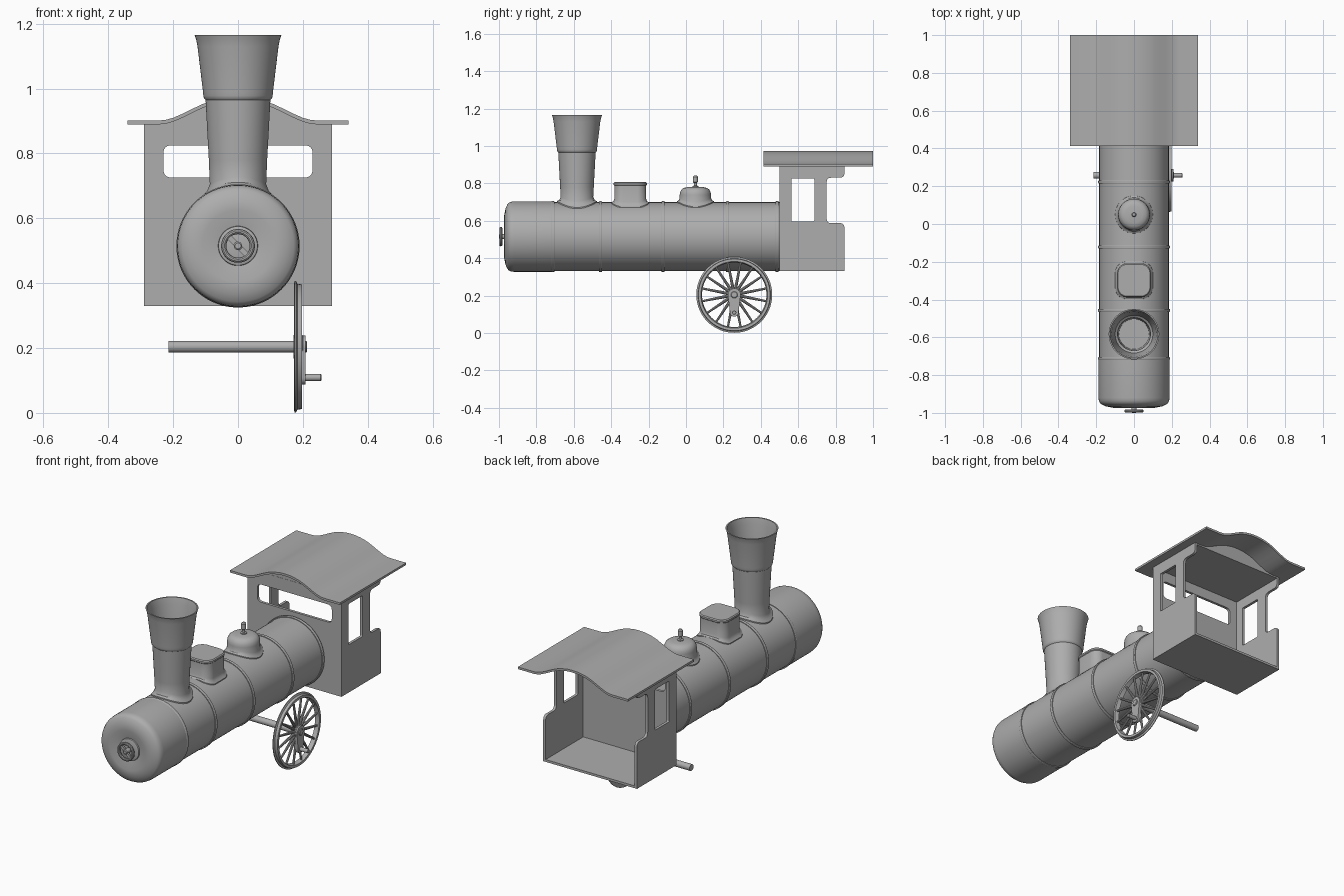
import bpy, bmesh, math
from mathutils import Vector, Matrix

if "Cube" in bpy.data.objects:
    bpy.data.objects.remove(bpy.data.objects["Cube"])

grey = bpy.data.materials.new("plain grey")
grey.diffuse_color = (0.42, 0.42, 0.42, 1)
grey.use_nodes = True
grey.node_tree.nodes["Principled BSDF"].inputs["Base Color"].default_value = grey.diffuse_color
BZ, BR = 0.515, 0.184          # boiler axis height and radius


def add(name, bm=None, mesh=None):
    if bm:
        bmesh.ops.remove_doubles(bm, verts=bm.verts, dist=1e-5)
        bmesh.ops.recalc_face_normals(bm, faces=bm.faces)
        mesh = bpy.data.meshes.new(name)
        bm.to_mesh(mesh)
        bm.free()
    mesh.materials.clear()
    mesh.materials.append(grey)
    ob = bpy.data.objects.new(name, mesh)
    bpy.context.collection.objects.link(ob)
    bpy.ops.object.select_all(action='DESELECT')
    ob.select_set(True)
    bpy.context.view_layer.objects.active = ob
    bpy.ops.object.shade_smooth_by_angle(angle=math.radians(32))
    return ob


def loft(name, rings, closed=False):
    """Skin a stack of point loops, capping both ends unless closed."""
    bm = bmesh.new()
    loops = [[bm.verts.new(p) for p in ring] for ring in rings]
    n = len(loops[0])
    pairs = list(zip(loops, loops[1:] + loops[:1]))
    for a, b in pairs if closed else pairs[:-1]:
        for i in range(n):
            bm.faces.new((a[i], a[(i + 1) % n], b[(i + 1) % n], b[i]))
    if not closed:
        bm.faces.new(loops[0])
        bm.faces.new(loops[-1])
    return add(name, bm)


def lathe(name, prof, axis, centre, closed=False, n=64):
    """Turn (radius, position) points around an axis through centre."""
    rings = []
    for r, a in prof:
        ring = []
        for i in range(n):
            t = 2 * math.pi * i / n
            c, s = max(r, 1e-4) * math.cos(t), max(r, 1e-4) * math.sin(t)
            p = {'X': (a, c, s), 'Y': (c, a, s), 'Z': (c, s, a)}[axis]
            ring.append(Vector(p) + Vector(centre))
        rings.append(ring)
    return loft(name, rings, closed)


def fitting(name, cy, rings):
    """Part standing on the boiler: rings of (half width, corner, z, follows boiler)."""
    out = []
    for h, c, z, follow in rings:
        ring = []
        for q in range(4):
            for k in range(16):
                t = math.pi / 2 * (q + (k + 0.5) / 16)
                sx, sy = (1, -1, -1, 1)[q], (1, 1, -1, -1)[q]
                x = sx * (h - c) + c * math.cos(t)
                y = cy + sy * (h - c) + c * math.sin(t)
                ring.append((x, y, z + BZ + math.sqrt(BR**2 - x * x) if follow else z))
        out.append(ring)
    return loft(name, out)


def rounded(pts):
    """Polygon of (x, y, corner radius) to a point list."""
    out = []
    for i, (x, y, r) in enumerate(pts):
        p = Vector((x, y))
        if not r:
            out.append(p)
            continue
        a = p + (Vector(pts[i - 1][:2]) - p).normalized() * r
        b = p + (Vector(pts[(i + 1) % len(pts)][:2]) - p).normalized() * r
        for k in range(7):
            t = k / 6
            out.append(a * (1 - t)**2 + p * 2 * t * (1 - t) + b * t * t)
    return out


def plate(name, loops, plane, lo, hi):
    """Flat plate with holes; plane 'X' draws in (y,z), plane 'Y' in (x,z)."""
    cu = bpy.data.curves.new(name, 'CURVE')
    cu.dimensions, cu.fill_mode, cu.extrude = '2D', 'BOTH', (hi - lo) / 2
    for loop in loops:
        sp = cu.splines.new('POLY')
        sp.points.add(len(loop) - 1)
        for q, p in zip(sp.points, loop):
            q.co = (p[0], p[1], 0, 1)
        sp.use_cyclic_u = True
    tmp = bpy.data.objects.new(name, cu)
    bpy.context.collection.objects.link(tmp)
    bpy.context.view_layer.update()
    me = bpy.data.meshes.new_from_object(
        tmp.evaluated_get(bpy.context.evaluated_depsgraph_get()))
    bpy.data.objects.remove(tmp)
    m = (lo + hi) / 2
    if plane == 'X':
        me.transform(Matrix(((0, 0, 1, m), (1, 0, 0, 0), (0, 1, 0, 0), (0, 0, 0, 1))))
    else:
        me.transform(Matrix(((1, 0, 0, 0), (0, 0, -1, m), (0, 1, 0, 0), (0, 0, 0, 1))))
    bm = bmesh.new()
    bm.from_mesh(me)
    return add(name, bm)


def rect(a, b, c, d, r=0):
    return rounded([(a, c, r), (b, c, r), (b, d, r), (a, d, r)])


def ring_profile(R, a, r):
    return [(R + r * math.cos(k * math.pi / 5), a + r * math.sin(k * math.pi / 5)) for k in range(10)]


# boiler with smokebox and dished door
lathe("boiler", [(0, -0.955), (0.06, -0.955), (0.11, -0.973), (0.15, -0.965), (0.172, -0.955),
                 (0.18, -0.948), (0.186, -0.936), (0.188, -0.92), (0.188, -0.716),
                 (BR, -0.712), (BR, 0.505)], 'Y', (0, 0, BZ), n=96)
for i, y in enumerate((-0.712, -0.457, -0.122, 0.222, 0.487)):
    lathe(f"boiler_band_{i + 1}", [(0.18, y - .008), (0.188, y - .008), (0.19, y - .005),
                                   (0.19, y + .005), (0.188, y + .008), (0.18, y + .008)],
          'Y', (0, 0, BZ), True, 96)

# door handwheel
lathe("door_boss", [(0.062, -0.95), (0.06, -0.963), (0.052, -0.966), (0, -0.966)], 'Y', (0, 0, BZ))
lathe("door_spindle", [(0.013, -0.95), (0.013, -0.997), (0.009, -1.0), (0, -1.0)], 'Y', (0, 0, BZ), n=24)
lathe("handwheel_rim", ring_profile(0.044, -0.99, 0.008), 'Y', (0, 0, BZ), True)
d, w = Vector((0.7, -0.7)), Vector((0.7, 0.7)) * 0.008
plate("handwheel_bar", [[Vector((0, BZ)) + d * u * 0.044 + w * v
                         for u, v in ((-1, -1), (1, -1), (1, 1), (-1, 1))]], 'Y', -0.995, -0.985)

# chimney, sandbox and steam dome sitting on the boiler
fitting("chimney", -0.583, [(r, r, z, f) for r, z, f in (
    (0.108, -0.006, 1), (0.107, 0.006, 1), (0.095, 0.012, 1), (0.087, 0.028, 1), (0.09, 0.78, 0),
    (0.1, 0.965, 0), (0.105, 0.97, 0), (0.107, 0.978, 0), (0.108, 0.99, 0), (0.125, 1.13, 0),
    (0.129, 1.15, 0), (0.134, 1.165, 0), (0.127, 1.165, 0), (0.118, 1.13, 0), (0.1, 0.985, 0),
    (0.087, 0.975, 0), (0.08, 0.74, 0))])
fitting("sandbox", -0.298, [
    (0.1, 0.06, -0.006, 1), (0.099, 0.06, 0.005, 1), (0.09, 0.052, 0.01, 1), (0.085, 0.048, 0.022, 1),
    (0.085, 0.048, 0.788, 0), (0.089, 0.052, 0.792, 0), (0.089, 0.052, 0.801, 0), (0.084, 0.048, 0.806, 0)])
fitting("steam_dome", 0.05, [(r, r, z, f) for r, z, f in (
    (0.1, -0.006, 1), (0.099, 0.005, 1), (0.09, 0.01, 1), (0.084, 0.022, 1), (0.084, 0.738, 0),
    (0.082, 0.752, 0), (0.075, 0.766, 0), (0.063, 0.775, 0), (0.045, 0.779, 0), (0.01, 0.781, 0))])
lathe("whistle", [(0.016, 0.775), (0.016, 0.785), (0.008, 0.788), (0.008, 0.802), (0.013, 0.806),
                  (0.013, 0.835), (0.008, 0.841), (0, 0.841)], 'Z', (0, 0.05, 0), n=24)

# cab
Y0, Y1, ZB, W = 0.5, 0.847, 0.33, 0.29
side = rounded([(Y0, ZB, 0), (Y1, ZB, 0), (Y1, 0.587, .025), (0.752, 0.587, .025), (0.752, 0.83, .025),
                (Y1, 0.83, .025), (Y1, 0.895, 0), (Y0, 0.895, 0)])
for s, n in ((1, "right"), (-1, "left")):
    a, b = sorted((s * W, s * (W - 0.015)))
    plate(f"cab_{n}_wall", [side, rect(0.563, 0.686, 0.597, 0.825, .006)], 'X', a, b)
plate("cab_front_wall", [rect(-W + .002, W - .002, ZB, 0.895), rect(-0.23, 0.23, 0.726, 0.825, .025)],
      'Y', Y0, Y0 + 0.015)
plate("cab_floor", [rect(-W + .002, W - .002, ZB, ZB + 0.013)], 'Y', Y0 + .002, Y1)
plate("cab_ceiling", [rect(-W + .002, W - .002, 0.882, 0.895)], 'Y', Y0 + .002, Y1)

# waved roof and the gable block beneath it
half = [(0.34, .902), (0.24, .902), (0.222, .904), (0.2, .91), (0.17, .923), (0.14, .938), (0.11, .952),
        (0.085, .961), (0.06, .967), (0.03, .972)]
top = half + [(0, .973)] + [(-x, z) for x, z in reversed(half)]
plate("cab_roof", [top + [(x, z - 0.012) for x, z in reversed(top)]], 'Y', 0.414, 1.0)
plate("cab_gable", [[(x, z - 0.006) for x, z in top[1:-1]] + [(-0.24, .885), (0.24, .885)]], 'Y', Y0 + .001, Y1 - .001)

# driving wheel on the right, with axle and crank
C = (0, 0.258, 0.204)
lathe("wheel_rim", [(0.172, 0.175), (0.197, 0.173), (0.203, 0.175), (0.203, 0.179), (0.194, 0.183),
                    (0.192, 0.198), (0.178, 0.198)], 'X', C, True, 96)
lathe("wheel_hub", [(0.036, 0.171), (0.036, 0.199), (0.03, 0.202)], 'X', C, n=40)
bm = bmesh.new()
for i in range(16):
    t = 2 * math.pi * (i + 0.5) / 16
    m = (Matrix.Translation(Vector(C) + Vector((0.186, 0, 0))) @ Matrix.Rotation(t, 4, 'X')
         @ Matrix.Translation((0, 0, 0.105)))
    bmesh.ops.create_cone(bm, segments=10, radius1=0.0085, radius2=0.0055, depth=0.15, matrix=m)
add("wheel_spokes", bm)
lathe("axle", [(0.018, -0.215), (0.018, 0.21), (0.015, 0.213)], 'X', C, n=32)
arm = [(C[1] + r * math.cos(t), z + r * math.sin(t))
       for z, r, t0 in ((C[2], 0.034, 0), (0.11, 0.023, math.pi))
       for t in (t0 + math.pi * k / 16 for k in range(17))]
plate("crank_arm", [arm], 'X', 0.19, 0.208)
lathe("crank_pin", [(0.011, 0.2), (0.011, 0.255), (0.009, 0.257)], 'X', (0, C[1], 0.109), n=24)
